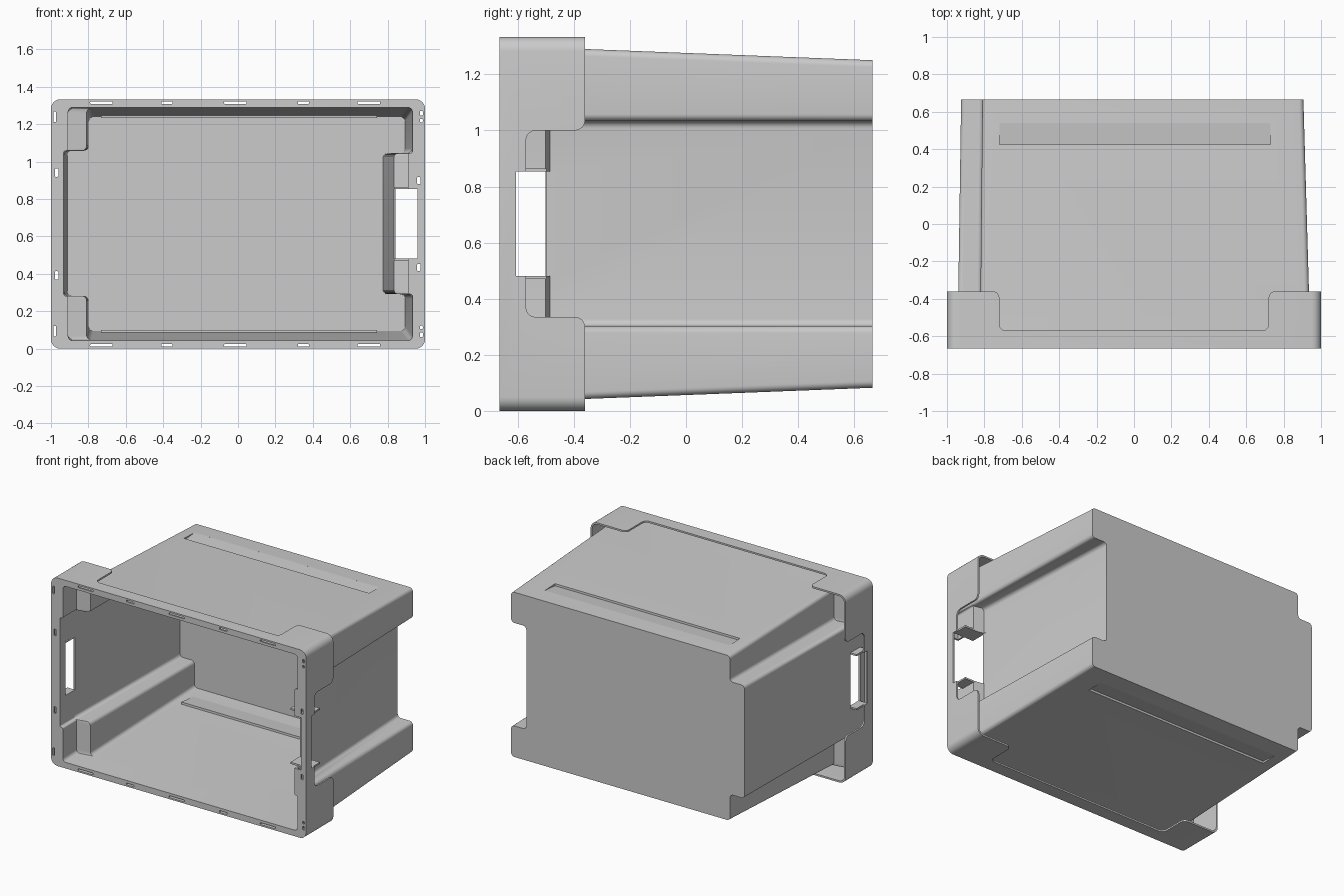
import bpy, bmesh
from math import sin, cos, pi
from mathutils import Vector

if "Cube" in bpy.data.objects:
    bpy.data.objects.remove(bpy.data.objects["Cube"])

H, D, T = 1.333, 0.665, 0.012      # height, half depth, wall thickness
HOLE = (0.482, 0.853)              # hand hole, z range


def loft(name, rings):
    """Closed solid through rings of equal point count."""
    bm = bmesh.new()
    vs = [[bm.verts.new(p) for p in ring] for ring in rings]
    n = len(vs[0])
    for a, b in zip(vs, vs[1:]):
        for i in range(n):
            j = (i + 1) % n
            bm.faces.new((a[i], a[j], b[j], b[i]))
    bm.faces.new(vs[0])
    bm.faces.new(vs[-1])
    bmesh.ops.recalc_face_normals(bm, faces=bm.faces)
    me = bpy.data.meshes.new(name)
    bm.to_mesh(me)
    bm.free()
    ob = bpy.data.objects.new(name, me)
    bpy.context.collection.objects.link(ob)
    return ob


def rounded(pts, r, seg=6):
    """Fillet every corner of a right-angled polygon."""
    pts = [Vector(p) for p in pts]
    out = []
    for i, p in enumerate(pts):
        u, v = pts[i - 1] - p, pts[(i + 1) % len(pts)] - p
        q = min(r, 0.45 * u.length, 0.45 * v.length)
        u, v = u.normalized() * q, v.normalized() * q
        for k in range(seg + 1):
            a = pi / 2 * k / seg
            out.append(p + u + v - v * cos(a) - u * sin(a))
    return out


def prism(name, pts, axis, lo, hi):
    """Extrude a 2D profile along the x, y or z axis."""
    def put(p, d):
        return [(d, p[0], p[1]), (p[0], d, p[1]), (p[0], p[1], d)]["xyz".index(axis)]
    return loft(name, [[put(p, d) for p in pts] for d in (lo, hi)])


def rect(x0, x1, z0, z1):
    return [(x0, z0), (x1, z0), (x1, z1), (x0, z1)]


def box(name, x, y, z):
    return prism(name, rect(*x, *z), "y", *y)


def cut(ob, cutters):
    for c in cutters:
        c.hide_render = True
        m = ob.modifiers.new("cut", "BOOLEAN")
        m.operation, m.solver, m.object = "DIFFERENCE", "EXACT", c
    dg = bpy.context.evaluated_depsgraph_get()
    me = bpy.data.meshes.new_from_object(ob.evaluated_get(dg))
    ob.modifiers.clear()
    ob.data = me


def section(y, pocket, t):
    """Cross-section of the body: left wall bulges out, right wall is recessed."""
    z1 = 1.276 - 0.039 * y - t
    z0 = H - z1
    xlm = -0.934 + 0.0146 * y + t
    xlc = (-0.92 if pocket else -0.817 + 0.01 * y) + t
    xrc = 0.925 - 0.029 * y - t
    xrm = (0.92 if pocket else 0.82 - 0.05 * y) - t
    l0, l1, r0, r1 = 0.27 + t, 1.07 - t, 0.303 - t, 1.033 + t
    pts = [(xlc, z0), (xrc, z0), (xrc, r0), (xrm, r0), (xrm, r1), (xrc, r1),
           (xrc, z1), (xlc, z1), (xlc, l1), (xlm, l1), (xlm, l0), (xlc, l0)]
    return [(p.x, y, p.y) for p in rounded(pts, 0.025)]


def body_solid(name, t, front, back):
    ob = loft(name, [section(front, True, t), section(-0.5 - t, True, t),
                     section(-0.485 - t, False, t), section(back, False, t)])
    # shallow wedge grooves across top and bottom
    w = [(0.42 - t, 1.31), (0.425 - t, 1.245 - t), (0.54, 1.2549 - t), (0.54, 1.31)]
    grooves = [prism("groove", p, "x", -0.72 - t, 0.73 + t)
               for p in (w, [(y, H - z) for y, z in w])]
    cut(ob, grooves)
    for g in grooves:
        bpy.data.objects.remove(g)
    return ob


# body shell and rim blanks
body = body_solid("crate_body", 0, -D, D)
inside = body_solid("inside_cutter", T, -0.72, D - T)
rim = prism("rim", rounded(rect(-1, 1, 0, H), 0.05), "y", -D, -0.36)
void = prism("void", rounded(rect(-1 + T, 1 - T, T, H - T), 0.04), "y", -D + T, 0)

# skirt notches on long and short sides
def notch(a, b):
    return rounded([(a, -0.57), (b, -0.57), (b, -0.36), (b + 0.1, -0.36),
                    (b + 0.1, 0), (a - 0.1, 0), (a - 0.1, -0.36), (a, -0.36)], 0.035)

long_notch = prism("long_notch", notch(-0.72, 0.72), "z", -0.2, 1.6)
short_notch = prism("short_notch", [(y, z) for z, y in notch(0.335, 1.0)], "x", -1.2, 1.2)

# hand holes: right one also opens to the front
holes = [box("hole", (0.842, 1.1), (-0.605, -0.46), HOLE),
         box("hole", (0.842, 0.96), (-0.8, -0.46), HOLE),
         box("hole", (-1.1, -0.9), (-0.605, -0.5), HOLE)]

# small slots in the front flange: x, z, width, height
slots = [(x, z, w, 0.013) for z in (0.018, H - 0.018)
         for x, w in ((-0.73, 0.12), (-0.38, 0.06), (-0.015, 0.12), (0.35, 0.06), (0.7, 0.12))]
for s in (-1, 1):
    slots += [(-0.98, H / 2 + s * 0.573, 0.015, 0.055), (-0.97, H / 2 + s * 0.275, 0.018, 0.045),
              (0.967, H / 2 + s * 0.232, 0.018, 0.037), (0.98, H / 2 + s * 0.592, 0.016, 0.025),
              (0.98, H / 2 + s * 0.553, 0.016, 0.018)]
slot_cutters = [prism("slot", rounded(rect(x - w / 2, x + w / 2, z - h / 2, z + h / 2), 0.004, 2),
                      "y", -0.8, -0.64) for x, z, w, h in slots]

cut(body, [inside] + holes)
cut(rim, [void, inside, long_notch, short_notch] + holes + slot_cutters)
for c in [inside, void, long_notch, short_notch] + holes + slot_cutters:
    bpy.data.objects.remove(c)

# thin ribs beside the hand holes
ribs = []
for side, xs in (("right", (0.835, 0.99)), ("left", (-0.99, -0.93))):
    for level, z in (("lower", HOLE[0] - T), ("upper", HOLE[1])):
        ribs.append(box(f"{side}_{level}_handle_rib", xs, (-0.605, -0.497), (z, z + T)))

for ob in [body, rim] + ribs:
    ob.data.shade_smooth()
    ob.data.set_sharp_from_angle(angle=0.52)
